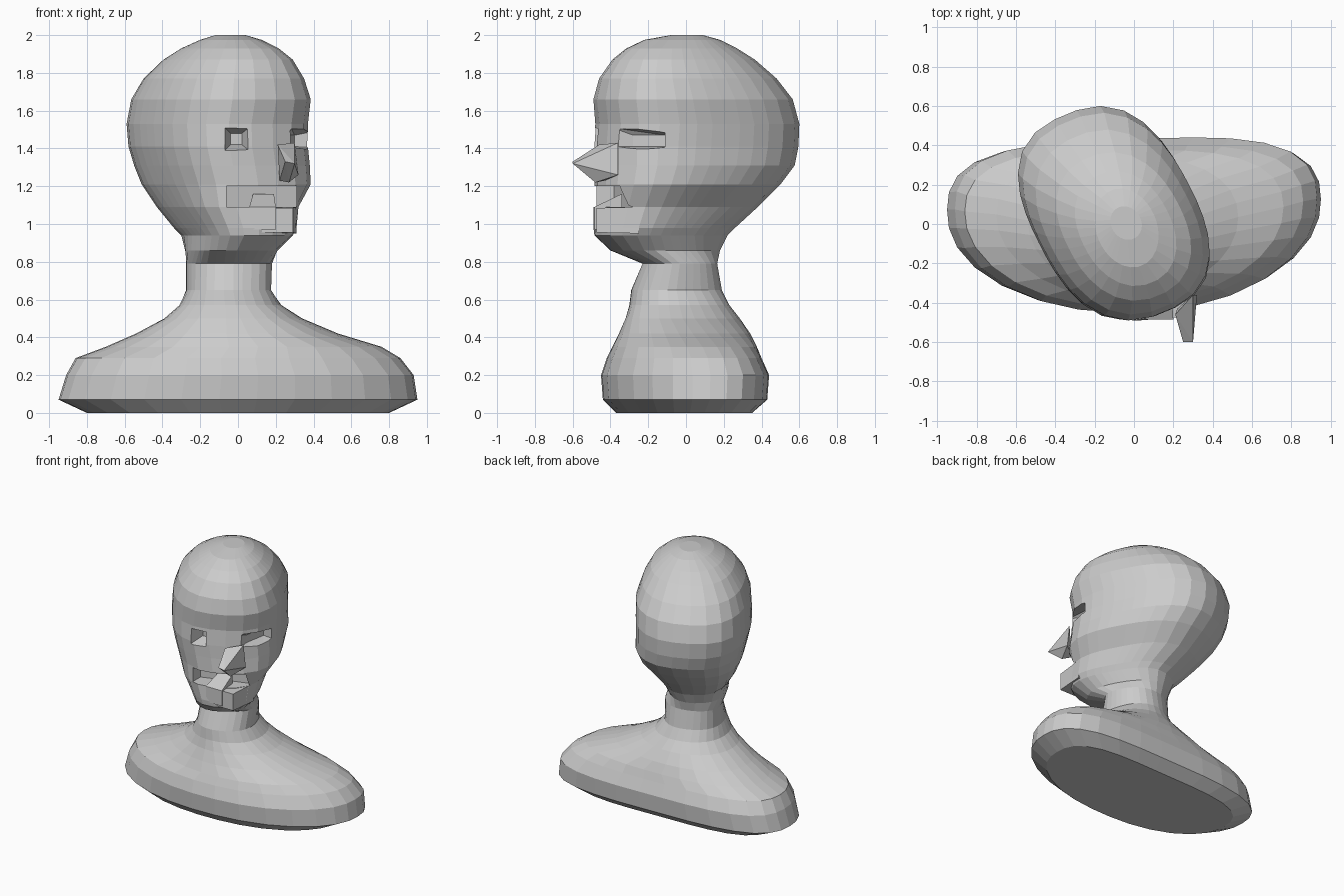
import bpy, bmesh
from math import sin, cos, pi, radians

SEG = 30


def ring(z, x0, x1, y0, y1, turn, ratio, n, bend):
    """Turned superellipse ring fitted to the given x and y extents."""
    pts = []
    phi = radians(turn)
    for k in range(SEG):
        t = 2 * pi * k / SEG
        r = (abs(cos(t - phi)) ** n + (abs(sin(t - phi)) / ratio) ** n) ** (-1 / n)
        x, y = r * cos(t), r * sin(t)
        pts.append((x, y + bend * (0.25 * x + x * x)))
    xs = [p[0] for p in pts]
    ys = [p[1] for p in pts]
    ax, bx, ay, by = min(xs), max(xs), min(ys), max(ys)
    return [(x0 + (x - ax) / (bx - ax) * (x1 - x0),
             y0 + (y - ay) / (by - ay) * (y1 - y0), z) for x, y in pts]


def finish(name, bm):
    bmesh.ops.recalc_face_normals(bm, faces=bm.faces)
    me = bpy.data.meshes.new(name)
    bm.to_mesh(me)
    bm.free()
    ob = bpy.data.objects.new(name, me)
    bpy.context.collection.objects.link(ob)
    return ob


def hull(name, pts):
    bm = bmesh.new()
    for p in pts:
        bm.verts.new(p)
    bmesh.ops.convex_hull(bm, input=bm.verts)
    return finish(name, bm)


def taper(name, front, back):
    """Block between two xz rectangles: (y, x0, x1, z0, z1)."""
    return hull(name, [(x, y, z) for y, x0, x1, z0, z1 in (front, back)
                       for x in (x0, x1) for z in (z0, z1)])


# z, x range, y range, turn, length ratio, squareness, shoulder bend
B = [(0.00, -.80, .80, -.37, .35, 0, 1, 2.5, .25),
     (0.07, -.95, .95, -.44, .43, 0, 1, 2.4, .25),
     (0.20, -.91, .93, -.45, .44, 0, 1, 2.4, .25),
     (0.29, -.86, .86, -.42, .40, 0, 1, 2.3, .25),
     (0.35, -.70, .76, -.39, .375, 0, 1, 2.2, .2),
     (0.42, -.54, .53, -.355, .34, 0, 1, 2.1, .1),
     (0.50, -.39, .34, -.32, .285, 0, 1, 2.1, 0),
     (0.57, -.31, .23, -.30, .23, 10, 1, 2.2, 0),
     (0.65, -.275, .175, -.29, .19, 20, 1.1, 2.4, 0),
     (0.79, -.275, .18, -.23, .165, 25, 1.1, 2.3, 0),
     (0.86, -.28, .21, -.40, .18, 30, 1.4, 2.4, 0)]
H = [(0.94, -.30, .29, -.485, .22, 28, 1.6, 2.7, 0),
     (0.98, -.34, .31, -.49, .26, 28, 1.6, 2.7, 0),
     (1.09, -.43, .32, -.49, .38, 27, 1.5, 2.7, 0),
     (1.21, -.51, .385, -.485, .50, 26, 1.45, 2.6, 0),
     (1.31, -.55, .38, -.487, .575, 25, 1.43, 2.6, 0),
     (1.41, -.58, .37, -.49, .595, 25, 1.43, 2.6, 0),
     (1.53, -.59, .37, -.48, .60, 25, 1.43, 2.6, 0),
     (1.66, -.565, .385, -.49, .565, 25, 1.43, 2.5, 0),
     (1.77, -.50, .35, -.46, .48, 25, 1.42, 2.4, 0),
     (1.87, -.395, .29, -.39, .365, 25, 1.4, 2.3, 0),
     (1.93, -.30, .215, -.315, .27, 25, 1.4, 2.2, 0),
     (1.975, -.20, .125, -.22, .18, 25, 1.3, 2, 0),
     (2.00, -.12, .04, -.08, .09, 25, 1.2, 2, 0)]

# Bust: shoulders, neck and turned head as one loft
bm = bmesh.new()
rows = [[bm.verts.new(p) for p in ring(*r)] for r in B + H]
for a, b in zip(rows, rows[1:]):
    for k in range(SEG):
        j = (k + 1) % SEG
        bm.faces.new((a[k], a[j], b[j], b[k]))
bm.faces.new(rows[0][::-1])
bm.faces.new(rows[-1])
bust = finish("bust", bm)

# Cutters: eye sockets and open mouth
cutters = [
    taper("left_eye_cutter", (-.52, -.08, .07, 1.38, 1.52), (-.38, -.04, .02, 1.42, 1.48)),
    hull("right_eye_cutter", [(.28, -.39, 1.41), (.28, -.39, 1.51), (.27, -.28, 1.41),
                              (.27, -.28, 1.47), (.30, -.11, 1.41), (.30, -.11, 1.47),
                              (.5, -.11, 1.40), (.5, -.11, 1.51), (.5, -.40, 1.37),
                              (.5, -.40, 1.52)]),
    hull("mouth_cutter", [(x, y, z) for x, y in
         ((-.06, -.65), (-.06, -.38), (.14, -.36), (.31, -.26), (.31, -.65)) for z in (1.09, 1.20)]),
]
for c in cutters:
    m = bust.modifiers.new(c.name, 'BOOLEAN')
    m.operation = 'DIFFERENCE'
    m.solver = 'EXACT'
    m.object = c
bpy.context.view_layer.update()
me = bpy.data.meshes.new_from_object(
    bust.evaluated_get(bpy.context.evaluated_depsgraph_get()))
bust.modifiers.clear()
bust.data = me
for c in cutters:
    bpy.data.objects.remove(c)

# Nose: faceted wedge
hull("nose", [(.25, -.60, 1.33), (.30, -.60, 1.32), (.21, -.46, 1.42), (.30, -.36, 1.43),
              (.22, -.43, 1.23), (.32, -.36, 1.26), (.27, -.48, 1.22)])

# Square chin and the lip block in the open mouth
taper("chin", (-.475, .08, .29, .955, 1.085), (-.25, .08, .31, .95, 1.09))
taper("lower_lip", (-.485, .06, .20, .97, 1.09), (-.34, .08, .19, .97, 1.16))
